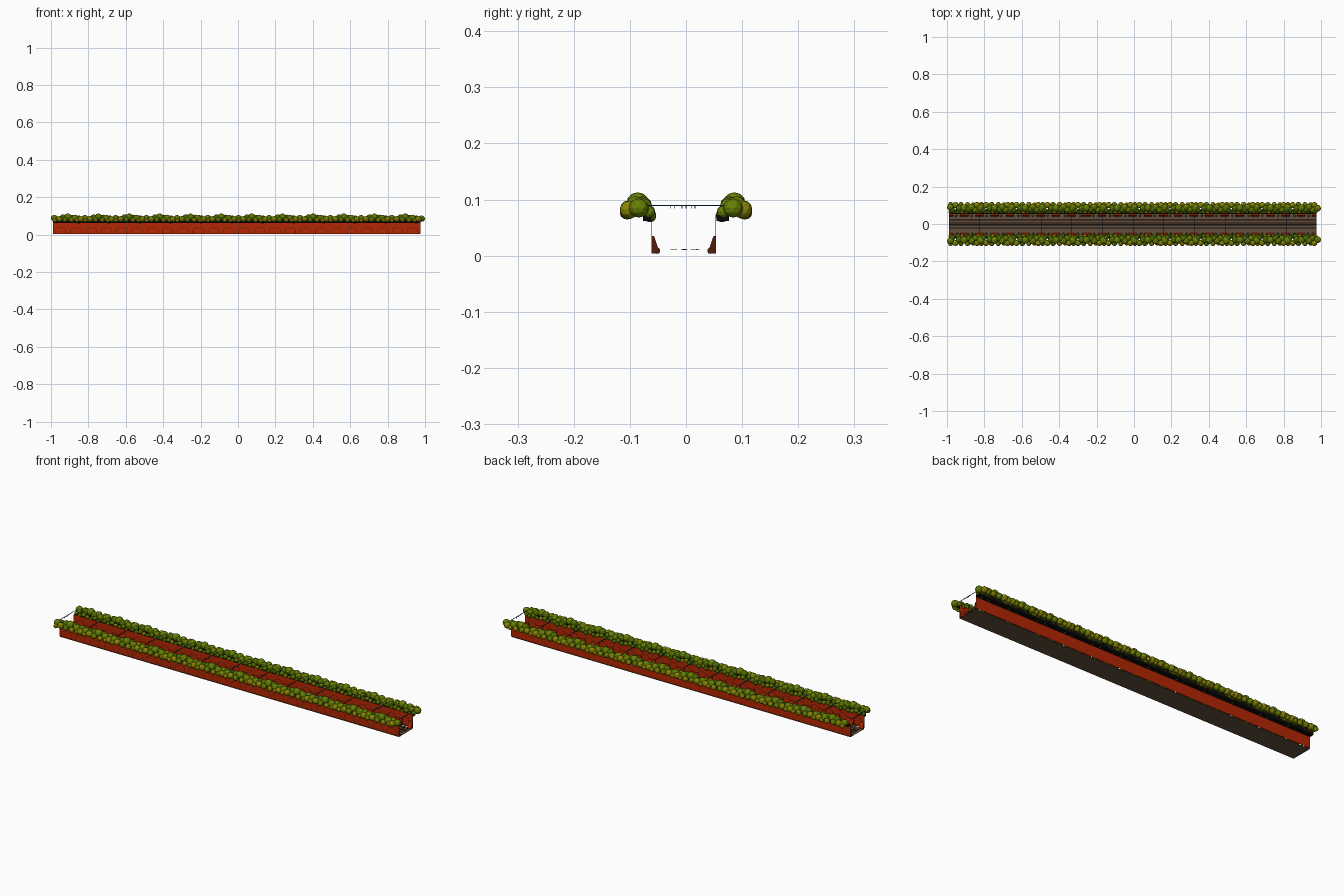
import bpy, bmesh, math, random
from mathutils import Matrix, Vector

if "Cube" in bpy.data.objects:
    bpy.data.objects.remove(bpy.data.objects["Cube"])

random.seed(4)
X0, X1 = -0.99, 0.975          # length of the cutting
YC, HALF = -0.004, 0.057       # centre line and half width between walls
BAYS = 24
PITCH = (X1 - X0) / BAYS


def mat(name, rgb):
    m = bpy.data.materials.new(name)
    m.diffuse_color = (*rgb, 1)
    m.use_nodes = True
    m.node_tree.nodes["Principled BSDF"].inputs["Base Color"].default_value = m.diffuse_color
    return m


BRICK = mat("red_brick", (0.46, 0.020, 0.001))
DARK_BRICK = mat("dark_brick", (0.09, 0.012, 0.004))
FLOOR = mat("brown_ballast", (0.125, 0.078, 0.045))
BLACK = mat("near_black", (0.004, 0.003, 0.003))
STEEL = mat("blue_cable", (0.012, 0.05, 0.12))
LEAF = mat("leaf_green", (0.14, 0.22, 0.001))
OLIVE = mat("olive_green", (0.26, 0.25, 0.001))
DEEP = mat("deep_green", (0.08, 0.16, 0.002))


def finish(name, bm, mats):
    me = bpy.data.meshes.new(name)
    bmesh.ops.recalc_face_normals(bm, faces=bm.faces)
    bm.to_mesh(me)
    bm.free()
    for m in mats:
        me.materials.append(m)
    ob = bpy.data.objects.new(name, me)
    bpy.context.collection.objects.link(ob)
    return ob


def box(bm, x0, x1, y0, y1, z0, z1):
    c = Vector(((x0 + x1) / 2, (y0 + y1) / 2, (z0 + z1) / 2))
    s = Matrix.Diagonal((abs(x1 - x0), abs(y1 - y0), abs(z1 - z0), 1))
    bmesh.ops.create_cube(bm, size=1, matrix=Matrix.Translation(c) @ s)


def prism(bm, yz, x0, x1):
    # extrude a cross-section along x; the end caps take the second material
    a = [bm.verts.new((x0, y, z)) for y, z in yz]
    b = [bm.verts.new((x1, y, z)) for y, z in yz]
    for cap in (a, b[::-1]):
        bm.faces.new(cap).material_index = 1
    for i in range(len(yz)):
        j = (i + 1) % len(yz)
        bm.faces.new((a[i], b[i], b[j], a[j]))


def arch_line(bm, xc, y, r, band, z0, zs):
    # round-headed arch outline, a thin plate on the wall face
    def path(rad):
        arc = [(xc - rad * math.cos(math.pi * i / 8), zs + rad * 0.7 * math.sin(math.pi * i / 8))
               for i in range(9)]
        return [(xc - rad, z0)] + arc + [(xc + rad, z0)]
    o, n = path(r), path(r - band)
    for i in range(len(o) - 1):
        bm.faces.new([bm.verts.new((x, y, z)) for x, z in (o[i], o[i + 1], n[i + 1], n[i])])


def blob(bm, x, y, z, r, mi):
    # round leaf clump
    m = (Matrix.Translation((x, y, z)) @ Matrix.Rotation(random.uniform(0, 6), 4, 'Z')
         @ Matrix.Diagonal((r, r, r * 0.95, 1)))
    v = bmesh.ops.create_icosphere(bm, subdivisions=2, radius=1, matrix=m)["verts"]
    for f in {f for w in v for f in w.link_faces}:
        f.material_index = mi


# Track bed
bm = bmesh.new()
box(bm, X0, X1, YC - HALF, YC + HALF, 0, 0.0005)
finish("track_bed", bm, [FLOOR])

# Raised strips along the bed
bm = bmesh.new()
for y in (-0.022, -0.003, 0.014):
    box(bm, X0, X1, y - 0.006, y + 0.006, 0.0105, 0.0110)
finish("track_strips", bm, [FLOOR])

# Thin dark rails
bm = bmesh.new()
for y in (-0.003, 0.021):
    box(bm, X0, X1, y - 0.003, y + 0.003, 0.0111, 0.0116)
finish("rails", bm, [BLACK])

# Leaf cluster of one module: offset along x, distance from centre, height, radius
CLUSTER = [(.008, .090, .088, .018), (.035, .101, .083, .017), (.055, .084, .091, .018),
           (.080, .086, .094, .020), (.100, .104, .078, .014), (.120, .090, .088, .019),
           (.150, .101, .082, .017), (.168, .084, .085, .018), (.020, .074, .085, .014),
           (.065, .103, .080, .015), (.105, .078, .090, .017), (.140, .076, .087, .016),
           (.130, .104, .076, .012), (.010, .106, .076, .012),
           (.008, .066, .077, .010), (.030, .064, .072, .011), (.050, .067, .079, .012),
           (.072, .065, .074, .011), (.095, .064, .071, .011), (.115, .067, .078, .012),
           (.138, .064, .070, .011), (.156, .067, .078, .012)]
LEAF_INDEX = (0, 1, 2, 0, 1, 0, 1, 0, 2, 0, 2, 0, 1, 1, 0, 2, 0, 1, 2, 0, 2, 0)

for side, label in ((-1, "front"), (1, "back")):
    w = YC + side * HALF        # wall plane

    # Retaining wall
    bm = bmesh.new()
    box(bm, X0, X1, w, w + side * 0.0005, 0.004, 0.073)
    finish(label + "_wall", bm, [BRICK])

    # Arch lines on the track face, and on the outer face of the front wall
    bm = bmesh.new()
    for i in range(BAYS):
        x = X0 + (i + 0.5) * PITCH
        arch_line(bm, x, w - side * 0.0006, 0.024, 0.004, 0.004, 0.036)
        if side < 0:
            arch_line(bm, x, w + side * 0.0011, 0.030, 0.003, 0.004, 0.020)
    finish(label + "_arch_lines", bm, [DARK_BRICK])

    # Sloping piers between the bays, with darker cheeks
    bm = bmesh.new()
    for i in range(BAYS + 1):
        x = X0 + i * PITCH
        a, b = max(X0, x - 0.022), min(X1, x + 0.022)
        prism(bm, [(w, 0.004), (w - side * 0.014, 0.004), (w - side * 0.012, 0.012),
                   (w - side * 0.004, 0.035), (w, 0.035)], a, b)
    finish(label + "_piers", bm, [BRICK, DARK_BRICK])

    # Dark planting trough behind the top of the wall
    bm = bmesh.new()
    box(bm, X0, X1, w + side * 0.001, side * 0.077, 0.062, 0.0725)
    box(bm, X0, X1, side * 0.076, side * 0.077, 0.0725, 0.086)
    finish(label + "_trough", bm, [BLACK])

    # Hedge of leaf clumps
    bm = bmesh.new()
    for k in range(12):
        for (dx, d, z, r), mi in zip(CLUSTER, LEAF_INDEX):
            blob(bm, X0 + k * 0.164 + dx, side * d, z, r, mi)
    finish(label + "_hedge", bm, [LEAF, OLIVE, DEEP])

    # Weeds at the foot of the wall
    bm = bmesh.new()
    for k in range(BAYS):
        x = X0 + (k + 0.5) * PITCH + random.uniform(-0.008, 0.008)
        blob(bm, x, w - side * 0.009, 0.009, 0.006, k % 2)
    finish(label + "_weeds", bm, [DEEP, LEAF])

# Cross cables with hanging droppers
bm = bmesh.new()
for k in range(13):
    x = min(X0 + k * 0.164 + 0.002, X1 - 0.002)
    box(bm, x - 0.001, x + 0.001, -0.073, 0.075, 0.0885, 0.0905)
    for y in (-0.027, -0.021, -0.007, 0.0, 0.010, 0.016):
        box(bm, x - 0.001, x + 0.001, y - 0.0006, y + 0.0006, 0.084, 0.089)
finish("cross_cables", bm, [STEEL])
